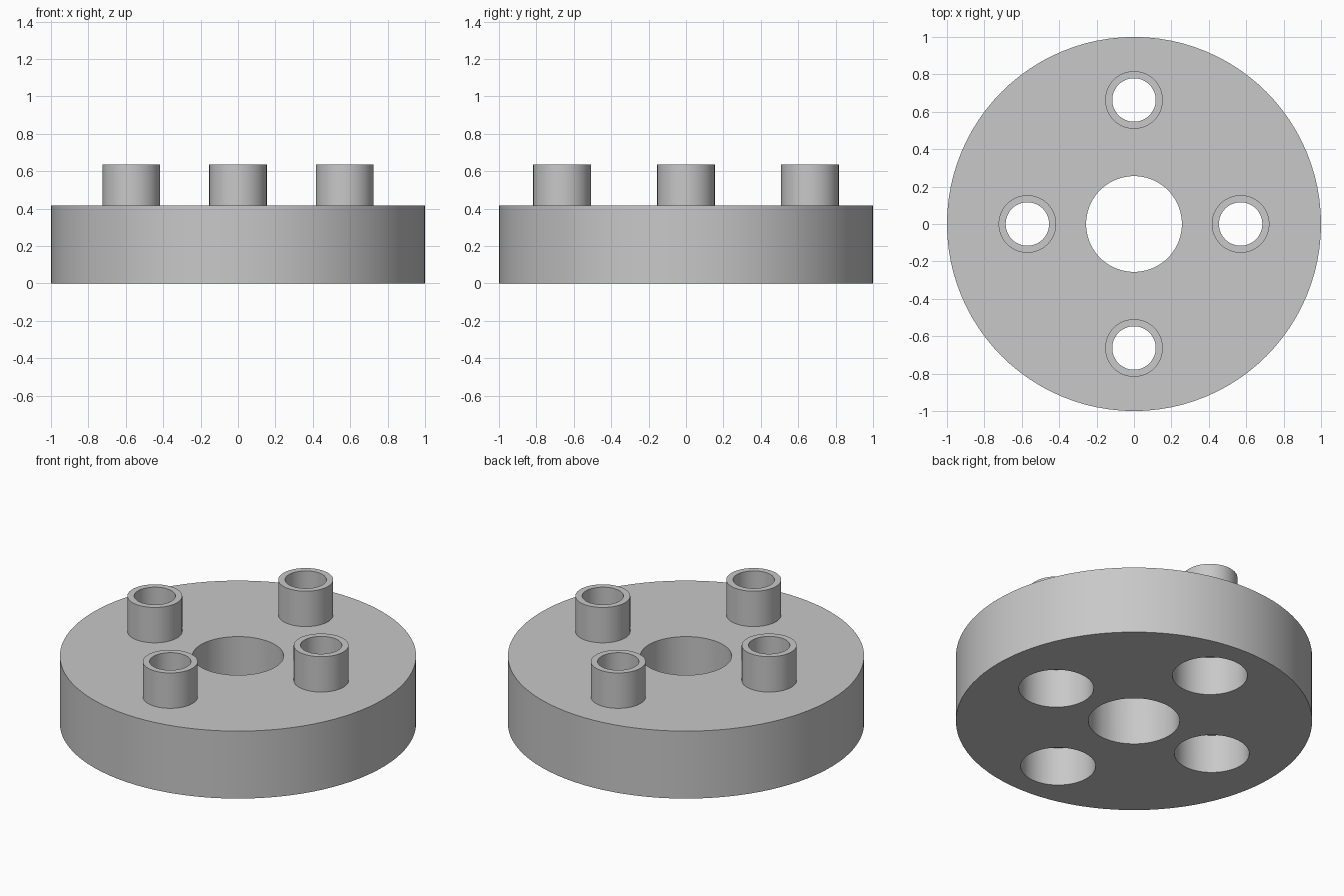
import bpy, bmesh, math

if "Cube" in bpy.data.objects:
    bpy.data.objects.remove(bpy.data.objects["Cube"])

SEG = 96
HEIGHT = 0.418                      # thickness of the disc
TOP = 0.637                         # top of the tubular pegs
BORE, PEG_R, RECESS_R, RECESS_Z = 0.116, 0.154, 0.21, 0.24
CENTRES = [(0.57, 0), (-0.57, 0), (0, 0.663), (0, -0.663)]

grey = bpy.data.materials.new("plain grey")
grey.diffuse_color = (0.58, 0.58, 0.58, 1)
grey.use_nodes = True
grey.node_tree.nodes["Principled BSDF"].inputs["Base Color"].default_value = grey.diffuse_color


def lathe(bm, profile, centre=(0, 0)):
    """Spin an (r, z) profile, listed upwards on its outside, about a vertical axis."""
    rings = []
    for r, z in profile:
        if r == 0:
            rings.append([bm.verts.new((*centre, z))] * SEG)
        else:
            rings.append([bm.verts.new((centre[0] + r * math.cos(2 * math.pi * i / SEG),
                                        centre[1] + r * math.sin(2 * math.pi * i / SEG), z))
                          for i in range(SEG)])
    for a, b in zip(rings, rings[1:]):
        for i in range(SEG):
            j = (i + 1) % SEG
            bm.faces.new(list(dict.fromkeys((a[i], a[j], b[j], b[i]))))


def make(name, parts):
    bm = bmesh.new()
    for profile, centre in parts:
        lathe(bm, profile, centre)
    mesh = bpy.data.meshes.new(name)
    bm.to_mesh(mesh)
    bm.free()
    mesh.materials.append(grey)
    obj = bpy.data.objects.new(name, mesh)
    bpy.context.collection.objects.link(obj)
    return obj


def smooth(obj):
    bpy.ops.object.select_all(action='DESELECT')
    obj.select_set(True)
    bpy.context.view_layer.objects.active = obj
    bpy.ops.object.shade_smooth_by_angle(angle=math.radians(30))


# Round disc
disc = make("disc", [([(0, 0), (1, 0), (1, HEIGHT), (0, HEIGHT)], (0, 0))])

# Central hole and four stepped holes, wider from below
step = [(0, -0.1), (RECESS_R, -0.1), (RECESS_R, RECESS_Z),
        (BORE, RECESS_Z), (BORE, 0.6), (0, 0.6)]
centre_hole = [(0, -0.1), (0.256, -0.1), (0.256, 0.6), (0, 0.6)]
cutter = make("hole_cutter", [(centre_hole, (0, 0))] + [(step, c) for c in CENTRES])
cutter.hide_render = True

cut = disc.modifiers.new("holes", 'BOOLEAN')
cut.operation = 'DIFFERENCE'
cut.solver = 'EXACT'
cut.object = cutter
bpy.context.view_layer.objects.active = disc
bpy.ops.object.modifier_apply(modifier=cut.name)
bpy.data.objects.remove(cutter)
smooth(disc)

# Hollow pegs standing around the bores
tube = [(PEG_R, HEIGHT), (PEG_R, TOP), (BORE, TOP), (BORE, HEIGHT)]
for side, c in zip(("right", "left", "back", "front"), CENTRES):
    smooth(make(side + "_peg", [(tube, c)]))
